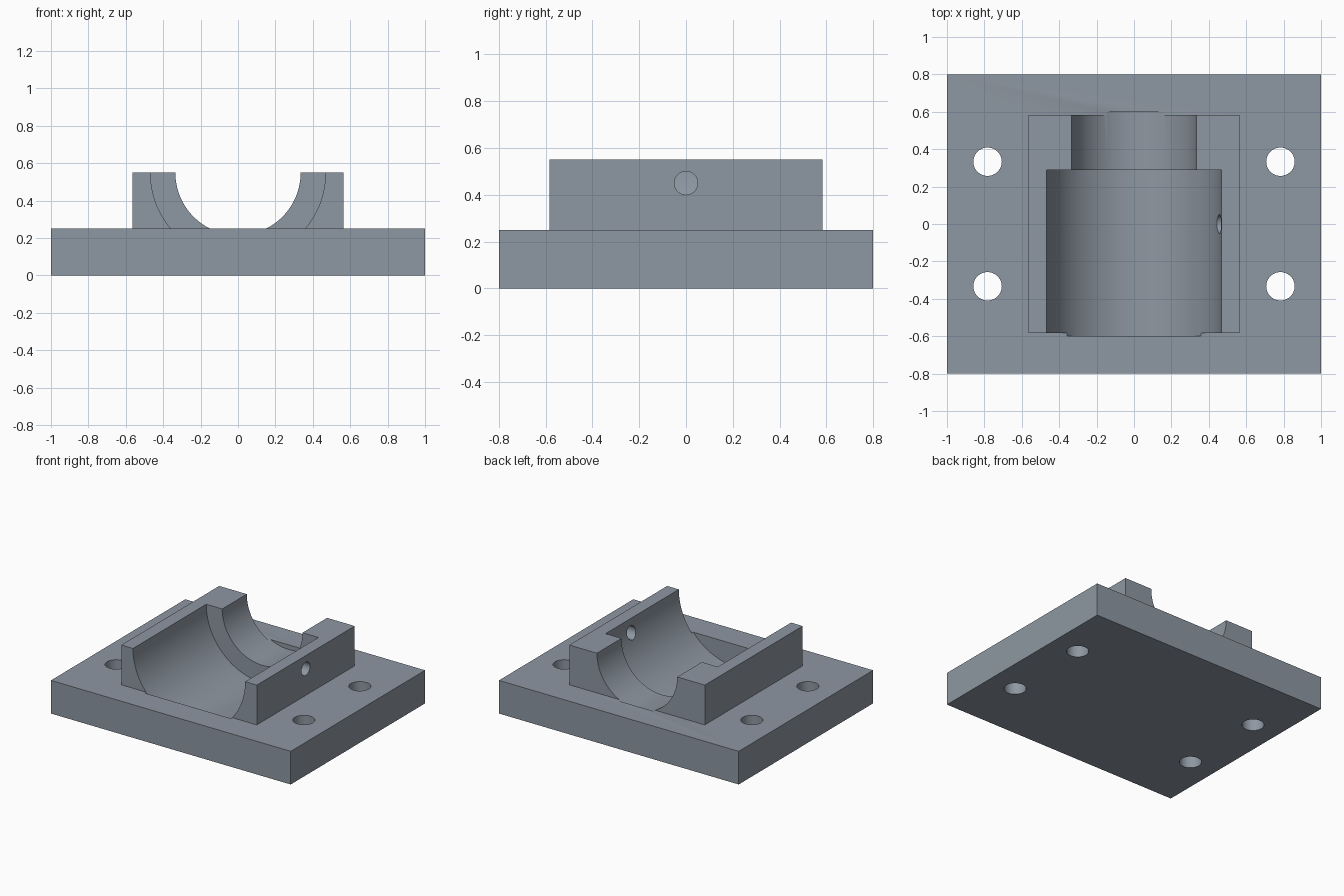
import bpy
import math

if "Cube" in bpy.data.objects:
    bpy.data.objects.remove(bpy.data.objects["Cube"])

grey = bpy.data.materials.new("steel_grey")
grey.diffuse_color = (0.27, 0.31, 0.36, 1)
grey.use_nodes = True
grey.node_tree.nodes["Principled BSDF"].inputs["Base Color"].default_value = grey.diffuse_color


def box(name, size, centre):
    bpy.ops.mesh.primitive_cube_add(size=1, location=centre)
    ob = bpy.context.object
    ob.name = name
    ob.scale = size
    bpy.ops.object.transform_apply(location=True, rotation=True, scale=True)
    return ob


def cylinder(name, radius, length, centre, rotation=(0, 0, 0), sides=96):
    bpy.ops.mesh.primitive_cylinder_add(vertices=sides, radius=radius, depth=length,
                                        location=centre, rotation=rotation)
    ob = bpy.context.object
    ob.name = name
    bpy.ops.object.transform_apply(location=True, rotation=True, scale=True)
    return ob


def combine(target, tool, operation):
    mod = target.modifiers.new(operation.lower(), 'BOOLEAN')
    mod.operation = operation
    mod.solver = 'EXACT'
    mod.object = tool
    bpy.context.view_layer.objects.active = target
    bpy.ops.object.modifier_apply(modifier=mod.name)
    bpy.data.objects.remove(tool, do_unlink=True)


# Base plate with the raised block fused onto it
housing = box("bearing_housing", (2, 1.6, 0.25), (0, 0, 0.125))
combine(housing, box("raised_block", (1.13, 1.166, 0.45), (0, 0, 0.325)), 'UNION')

# Stepped half-round bore: wide at the front, narrow at the back
along_y = (math.pi / 2, 0, 0)
combine(housing, cylinder("wide_bore", 0.468, 0.89, (0, -0.155, 0.55), along_y, 128), 'DIFFERENCE')
combine(housing, cylinder("narrow_bore", 0.335, 0.60, (0, 0.302, 0.55), along_y, 128), 'DIFFERENCE')

# Oil hole through the right wall only
combine(housing, cylinder("oil_hole", 0.05, 0.6, (0.5, 0, 0.45), (0, math.pi / 2, 0), 48), 'DIFFERENCE')

# Four bolt holes
for sx in (-1, 1):
    for sy in (-1, 1):
        combine(housing, cylinder("bolt_hole", 0.076, 0.6, (sx * 0.783, sy * 0.333, 0.125), sides=48),
                'DIFFERENCE')

# Colour and smooth bores with sharp edges
housing.data.materials.clear()
housing.data.materials.append(grey)
bpy.ops.object.select_all(action='DESELECT')
housing.select_set(True)
bpy.context.view_layer.objects.active = housing
bpy.ops.object.shade_smooth_by_angle(angle=math.radians(30))
